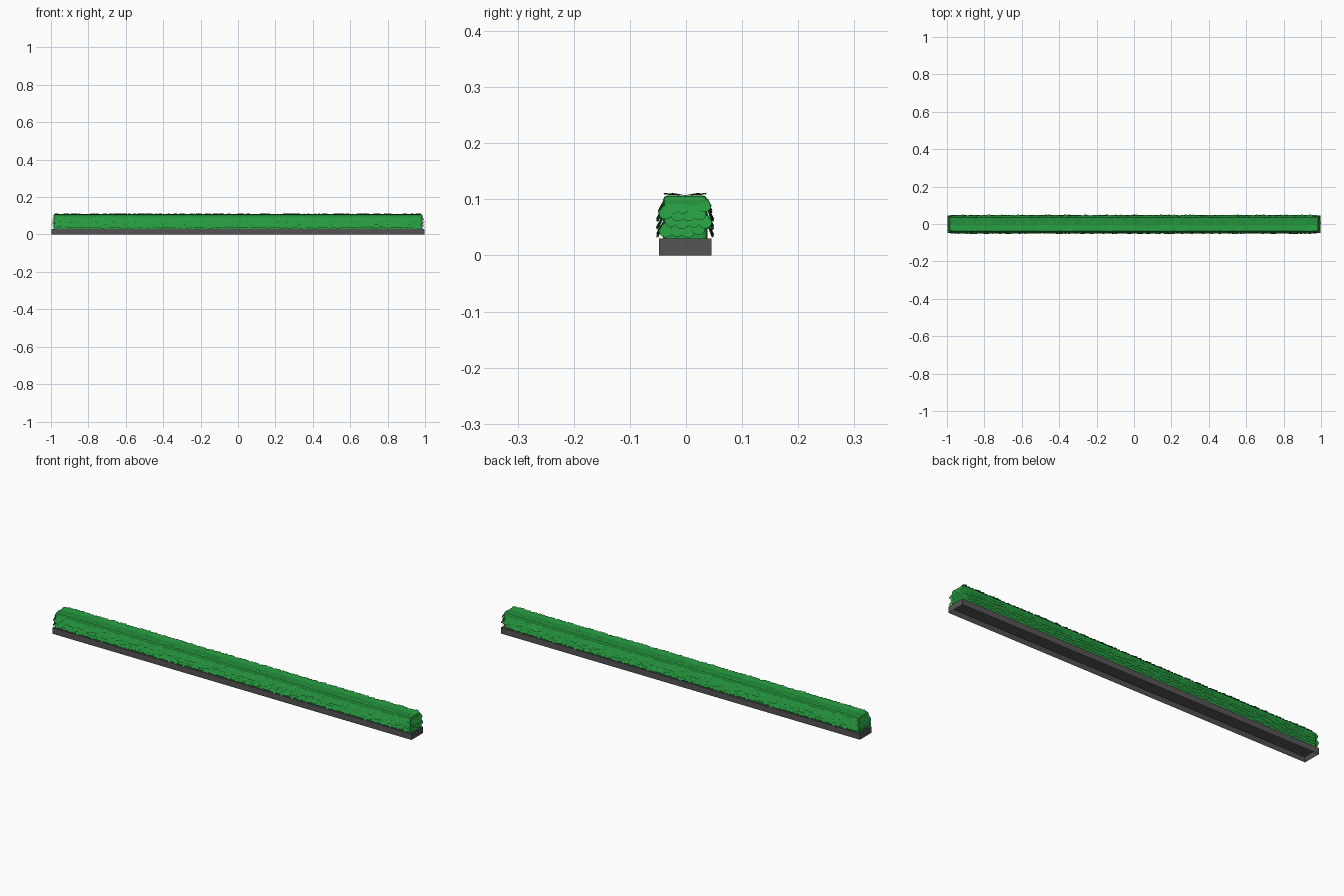
import bpy, bmesh, math, random
from mathutils import Vector, Matrix

if "Cube" in bpy.data.objects:
    bpy.data.objects.remove(bpy.data.objects["Cube"])

random.seed(4)
YC = -0.0015                      # middle of the planter across y


def material(name, rgb):
    m = bpy.data.materials.new(name)
    m.diffuse_color = (*rgb, 1)
    m.use_nodes = True
    m.node_tree.nodes["Principled BSDF"].inputs["Base Color"].default_value = m.diffuse_color
    return m


GREEN = material("leaf green", (0.019, 0.32, 0.05))
GREY = material("dark grey", (0.09, 0.09, 0.09))


def finish(bm, name, mat):
    me = bpy.data.meshes.new(name)
    bm.to_mesh(me)
    bm.free()
    me.materials.append(mat)
    ob = bpy.data.objects.new(name, me)
    bpy.context.collection.objects.link(ob)
    return ob


def box(bm, sx, sy, z0, z1):
    m = Matrix.Translation((0, YC, (z0 + z1) / 2)) @ Matrix.Diagonal((sx, sy, z1 - z0, 1))
    return bmesh.ops.create_cube(bm, size=1, matrix=m)


# planter tray, hollow underneath
bm = bmesh.new()
box(bm, 1.992, 0.093, 0, 0.03)
bottom = min(bm.faces, key=lambda f: f.calc_center_median().z)
bmesh.ops.inset_region(bm, faces=[bottom], thickness=0.013)
for v in bottom.verts:
    v.co.z = 0.02
finish(bm, "planter_tray", GREY)

# solid hedge core with softened upper edges
bm = bmesh.new()
box(bm, 1.974, 0.079, 0.03, 0.107)
edges = [e for e in bm.edges if max(v.co.z for v in e.verts) > 0.1]
bmesh.ops.bevel(bm, geom=edges, offset=0.008, segments=2, profile=0.5, affect='EDGES')
finish(bm, "hedge_core", GREEN)

# leaf outline: (across, along), narrow root and round tip
OUTLINE = [(-0.006, 0)] + [
    (-0.0125 * math.cos(a), 0.0135 + 0.0125 * math.sin(a))
    for a in (math.pi * i / 8 for i in range(9))] + [(0.006, 0)]


def leaf(bm, root, normal, along, tilt):
    n, d = Vector(normal), Vector(along)
    side = d.cross(n)
    turn = random.uniform(-0.12, 0.12)
    d = d * math.cos(turn) + side * math.sin(turn)
    side = d.cross(n)
    d = d * math.cos(tilt) + n * math.sin(tilt)
    s = random.uniform(0.92, 1.05)
    pts = [Vector(root) + side * (u * s) + d * (v * s) for u, v in OUTLINE]
    for p in pts:
        p.x = max(-1, min(1, p.x))
        p.z = min(p.z, 0.1125)
    bm.faces.new([bm.verts.new(p) for p in pts])


def jit(a):
    return random.uniform(-a, a)


bm = bmesh.new()
STEP = 0.0195
ROWS = [0.058, 0.072, 0.086, 0.1]
DOWN = (0, 0, -1)
for r, z in enumerate(ROWS):
    off = 0.039 if r < 3 else 0.036
    # long sides
    for s in (-1, 1):
        for i in range(100):
            x = -0.972 + i * STEP + (r % 2) * STEP / 2
            if x < 0.978:
                leaf(bm, (x + jit(0.003), YC + s * off, z + jit(0.003)), (0, s, 0), DOWN,
                     math.radians(random.uniform(20, 29)))
    # short ends
    for s in (-1, 1):
        for i in range(4):
            y = -0.029 + i * STEP + (r % 2 - 0.5) * STEP / 2
            leaf(bm, (s * (0.987 if r < 3 else 0.984), YC + y, z + jit(0.003)), (s, 0, 0), DOWN,
                 math.radians(random.uniform(20, 27)))
finish(bm, "side_leaves", GREEN)

# nearly flat leaves on top, pointing outward from the centre line
bm = bmesh.new()
for r, y in enumerate((0.0, 0.012)):
    for s in (-1, 1):
        for i in range(100):
            x = -0.972 + i * STEP + (r % 2) * STEP / 2
            if x < 0.978:
                leaf(bm, (x + jit(0.003), YC + s * y, 0.1072), (0, 0, 1), (0, s, 0),
                     math.radians(random.uniform(3, 10)))
finish(bm, "top_leaves", GREEN)
